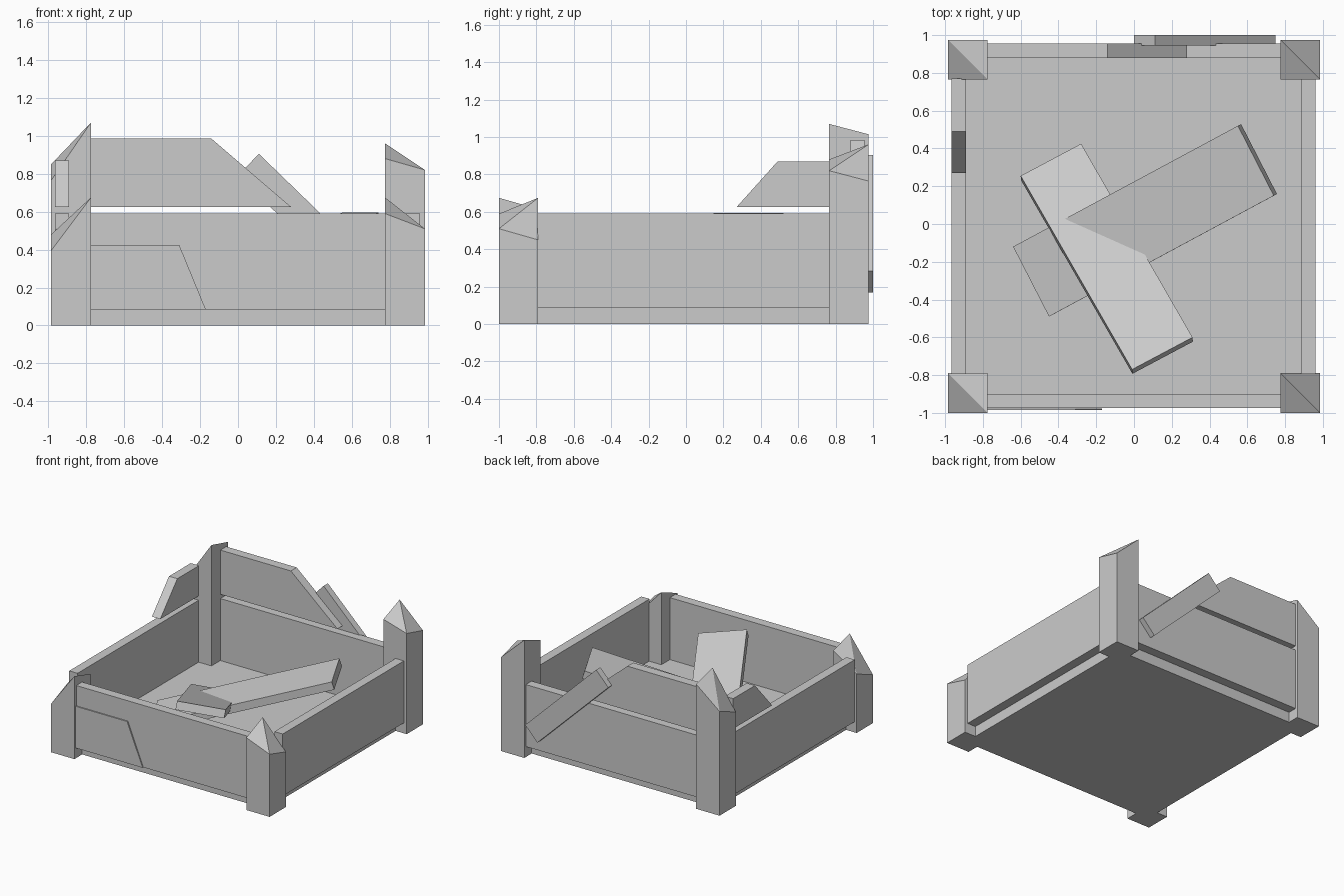
import bpy
import bmesh
from mathutils import Vector

cube = bpy.data.objects.get("Cube")
if cube:
    bpy.data.objects.remove(cube, do_unlink=True)

GREY = (0.6, 0.6, 0.6, 1.0)
wood = bpy.data.materials.new("grey_wood")
wood.use_nodes = True
wood.diffuse_color = GREY
bsdf = next(n for n in wood.node_tree.nodes if n.type == 'BSDF_PRINCIPLED')
bsdf.inputs["Base Color"].default_value = GREY
bsdf.inputs["Roughness"].default_value = 0.9


def finish(name, bm):
    bmesh.ops.recalc_face_normals(bm, faces=bm.faces)
    mesh = bpy.data.meshes.new(name)
    bm.to_mesh(mesh)
    bm.free()
    mesh.materials.append(wood)
    obj = bpy.data.objects.new(name, mesh)
    bpy.context.scene.collection.objects.link(obj)
    return obj


def prism(name, outline, offset):
    """Extrude a flat outline along an offset vector."""
    bm = bmesh.new()
    face = bm.faces.new([bm.verts.new(p) for p in outline])
    ext = bmesh.ops.extrude_face_region(bm, geom=[face], use_keep_orig=True)
    moved = [g for g in ext["geom"] if isinstance(g, bmesh.types.BMVert)]
    bmesh.ops.translate(bm, vec=Vector(offset), verts=moved)
    return finish(name, bm)


def box(name, x0, x1, y0, y1, z0, z1):
    ring = [(x0, y0, z0), (x1, y0, z0), (x1, y1, z0), (x0, y1, z0)]
    return prism(name, ring, (0, 0, z1 - z0))


def post(name, x, y, heights):
    """Square post whose top is two triangles split from corner 1 to corner 3."""
    s = 0.21
    ring = [(x, y), (x + s, y), (x + s, y + s), (x, y + s)]
    bm = bmesh.new()
    low = [bm.verts.new((px, py, 0)) for px, py in ring]
    top = [bm.verts.new((px, py, h)) for (px, py), h in zip(ring, heights)]
    bm.faces.new(low[::-1])
    for i in range(4):
        j = (i + 1) % 4
        bm.faces.new((low[i], low[j], top[j], top[i]))
    bm.faces.new((top[0], top[1], top[3]))
    bm.faces.new((top[1], top[2], top[3]))
    return finish(name, bm)


def loose_board(name, top, thickness):
    """Board given by the corners of its upper face."""
    a, b, c, d = [Vector(p) for p in top]
    normal = (c - a).cross(d - b).normalized()
    if normal.z < 0:
        normal.negate()
    bm = bmesh.new()
    d = a + c - b  # keep the upper face flat
    up = [bm.verts.new(p) for p in (a, b, c, d)]
    down = [bm.verts.new(p - normal * thickness) for p in (a, b, c, d)]
    bm.faces.new(up)
    bm.faces.new(down[::-1])
    for i in range(4):
        j = (i + 1) % 4
        bm.faces.new((up[i], down[i], down[j], up[j]))
    return finish(name, bm)


# Corner posts with slanted tips
post("front_right_post", -0.985, -1.0, (0.395, 0.675, 0.615, 0.48))
post("front_left_post", 0.775, -1.0, (0.59, 0.51, 0.45, 0.675))
post("back_right_post", -0.985, 0.765, (0.765, 1.07, 1.015, 0.85))
post("back_left_post", 0.775, 0.765, (0.88, 0.82, 0.765, 0.96))

# Floor and the four lower wall planks
FLOOR, RIM = 0.085, 0.59
box("floor", -0.89, 0.885, -0.9, 0.88, 0, FLOOR)
box("front_wall", -0.78, 0.78, -0.975, -0.9, FLOOR, RIM)
box("back_wall", -0.78, 0.78, 0.88, 0.955, FLOOR, RIM)
box("right_wall", -0.965, -0.89, -0.795, 0.77, FLOOR, RIM)
box("left_wall", 0.885, 0.96, -0.795, 0.77, FLOOR, RIM)

# Broken upper planks
prism("back_upper_plank",
      [(x, 0.88, z) for x, z in ((-0.78, 0.625), (0.28, 0.625), (-0.14, 0.985), (-0.78, 0.985))],
      (0, 0.075, 0))
prism("right_upper_plank",
      [(-0.965, y, z) for y, z in ((0.77, 0.625), (0.27, 0.625), (0.49, 0.87), (0.77, 0.87))],
      (0.075, 0, 0))

# Patch on the front wall and board leaning on the back
prism("front_patch",
      [(x, -0.985, z) for x, z in ((-0.78, FLOOR), (-0.17, FLOOR), (-0.31, 0.425), (-0.78, 0.425))],
      (0, 0.0095, 0))
prism("back_leaning_board",
      [(x, 0.945, z) for x, z in ((0.11, 0.905), (0, 0.79), (0.64, 0.17), (0.75, 0.285))],
      (0, 0.055, 0))

# Crossed loose boards inside
loose_board("inner_board_long",
            [(0.55, 0.52, 0.595), (-0.64, -0.12, 0.18), (-0.45, -0.49, 0.18), (0.74, 0.15, 0.595)], 0.065)
loose_board("inner_board_wide",
            [(-0.01, -0.77, 0.59), (0.31, -0.6, 0.54), (-0.28, 0.425, 0.13), (-0.6, 0.26, 0.19)], 0.065)
